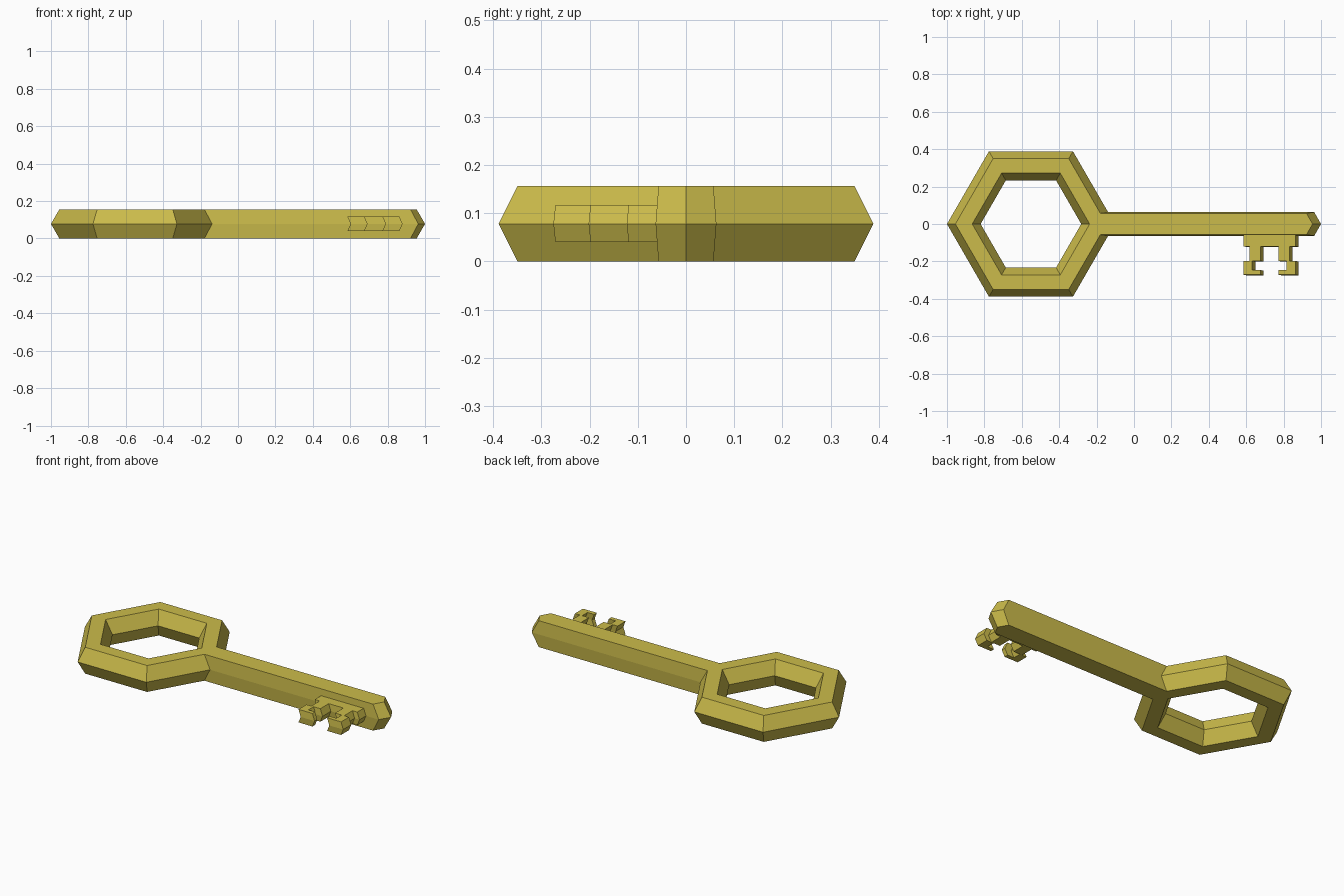
import bpy, bmesh, math

if "Cube" in bpy.data.objects:
    bpy.data.objects.remove(bpy.data.objects["Cube"])

T = math.tan(math.radians(60))
MID, TOP = 0.078, 0.156
RING_X, MAJOR, MINOR = -0.551, 0.359, 0.09

gold = bpy.data.materials.new("gold")
gold.diffuse_color = (0.60, 0.50, 0.07, 1)
gold.use_nodes = True
gold.node_tree.nodes["Principled BSDF"].inputs["Base Color"].default_value = gold.diffuse_color


def loft(name, layers, closed_loop=False, caps=True):
    """Skin between equal-length point loops."""
    bm = bmesh.new()
    rows = [[bm.verts.new(p) for p in layer] for layer in layers]
    n = len(rows[0])
    for a, b in zip(rows, rows[1:]):
        for i in range(n):
            j = (i + 1) % n
            bm.faces.new((a[i], a[j], b[j], b[i]))
    if caps:
        bm.faces.new(rows[0])
        bm.faces.new(rows[-1])
    bmesh.ops.recalc_face_normals(bm, faces=bm.faces)
    me = bpy.data.meshes.new(name)
    bm.to_mesh(me)
    bm.free()
    ob = bpy.data.objects.new(name, me)
    bpy.context.collection.objects.link(ob)
    me.materials.append(gold)
    return ob


# Hexagonal bow with a hexagonal cross-section
bpy.ops.mesh.primitive_torus_add(major_segments=6, minor_segments=6,
                                 major_radius=MAJOR, minor_radius=MINOR,
                                 location=(RING_X, 0, MID))
bow = bpy.context.object
bow.name = "bow"
bow.data.materials.append(gold)

# Shaft: both ends follow a 120-degree point, starting on the bow's surface
section = [(0, TOP), (0.057, TOP), (0.063, MID), (0.057, 0),
           (0, 0), (-0.057, 0), (-0.063, MID), (-0.057, TOP)]


def shaft_end(apex):
    return [(apex - abs(y) / T - (0 if z == MID else MINOR / 2), y, z)
            for y, z in section]


shaft = loft("shaft", [shaft_end(RING_X + MAJOR + MINOR), shaft_end(1.0)], caps=False)
bm = bmesh.new()
bm.from_mesh(shaft.data)
bm.verts.ensure_lookup_table()
v = list(bm.verts)[8:]
# Pointed tip: a centre vertex and four slanted facets
tip = bm.verts.new((1.0, 0, MID))
for a, b, c in ((0, 1, 2), (2, 3, 4), (4, 5, 6), (6, 7, 0)):
    bm.faces.new((tip, v[a], v[b], v[c]))
bmesh.ops.recalc_face_normals(bm, faces=bm.faces)
bm.to_mesh(shaft.data)
bm.free()

# Bit: two mirrored hooked teeth on a bar, middle layer nudged outward
half = [(0.585, -0.05), (0.585, -0.119), (0.617, -0.119), (0.617, -0.197),
        (0.585, -0.197), (0.585, -0.271), (0.676, -0.271), (0.676, -0.246),
        (0.632, -0.246), (0.632, -0.197), (0.676, -0.197), (0.676, -0.119)]
profile = half + [(1.448 - x, y) for x, y in reversed(half)]
loft("bit", [[(x + dx, y + dy, z) for x, y in profile]
             for z, dx, dy in ((0.04, 0, 0), (MID, 0.017, -0.004), (0.117, 0, 0))])
